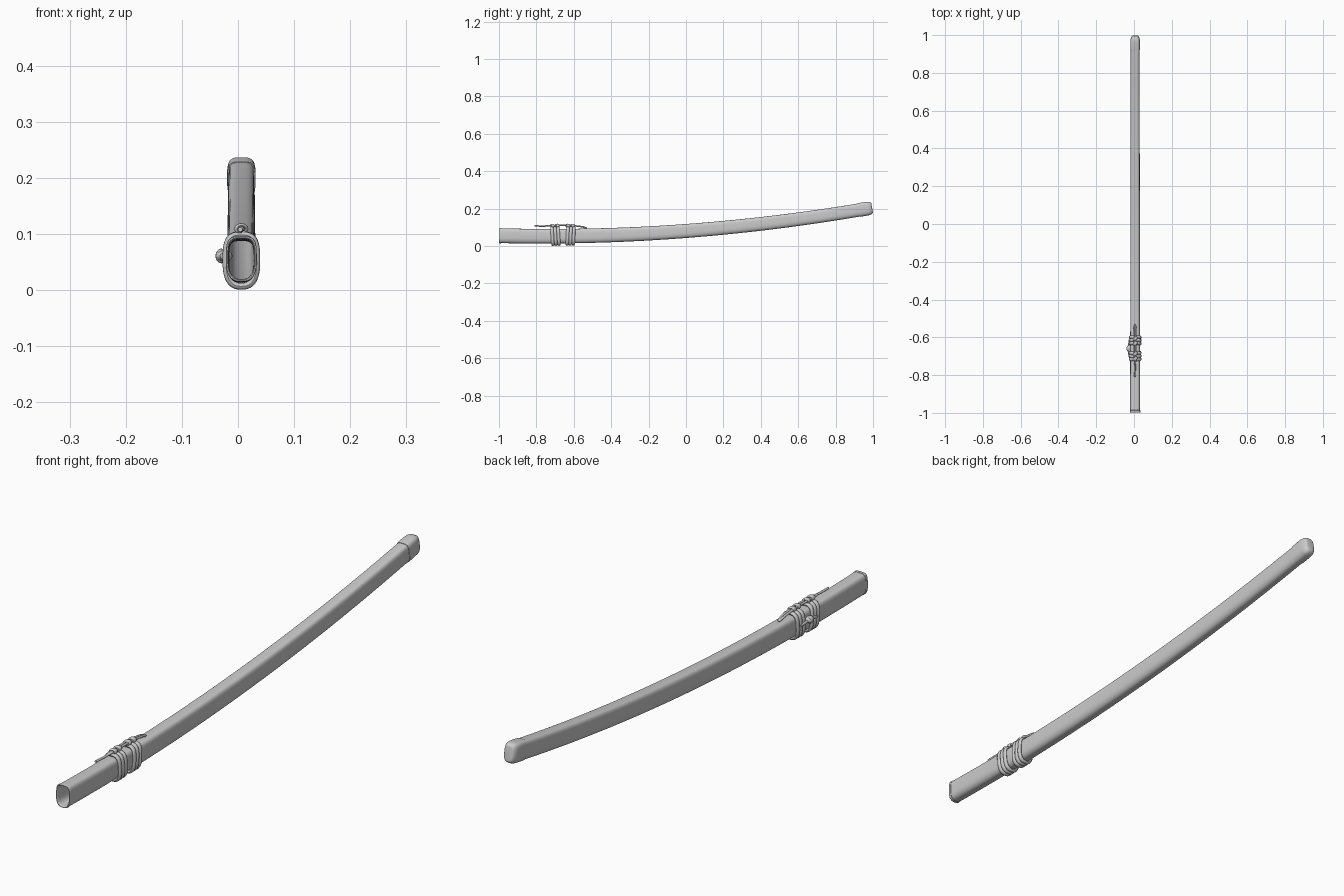
import bpy, bmesh, math
from mathutils import Vector

if "Cube" in bpy.data.objects:
    bpy.data.objects.remove(bpy.data.objects["Cube"])

CX = 0.006          # sideways centre of the scabbard
N = 48              # points round each scabbard section


def axis_z(y):
    return 0.0525 + 0.05 * (y + 0.75) ** 2


def section(y, grow=0.0, top=4.0, bottom=2.7):
    """Rounded section set square to the curved centre line."""
    t = (y + 1) / 2
    a, b = 0.0265 - 0.003 * t + grow, 0.0395 - 0.0045 * t + grow
    tan = Vector((0, 1, 0.1 * (y + 0.75))).normalized()
    up = Vector((0, -tan.z, tan.y))
    c = Vector((CX, y, axis_z(y)))
    ring = []
    for i in range(N):
        ang = 2 * math.pi * i / N
        n = top if math.sin(ang) > 0 else bottom
        u = math.copysign(abs(math.cos(ang)) ** (2 / n), math.cos(ang)) * a
        v = math.copysign(abs(math.sin(ang)) ** (2 / n), math.sin(ang)) * b
        ring.append(c + Vector((u, 0, 0)) + up * v)
    return ring


def loft(name, rings, closed=False):
    bm = bmesh.new()
    vs = [[bm.verts.new(p) for p in r] for r in rings]
    m = len(vs[0])
    for k in range(len(vs) if closed else len(vs) - 1):
        r, s = vs[k], vs[(k + 1) % len(vs)]
        for i in range(m):
            bm.faces.new((r[i], r[(i + 1) % m], s[(i + 1) % m], s[i]))
    if not closed:
        bm.faces.new(vs[0])
        bm.faces.new(vs[-1])
    bmesh.ops.recalc_face_normals(bm, faces=bm.faces)
    me = bpy.data.meshes.new(name)
    bm.to_mesh(me)
    bm.free()
    ob = bpy.data.objects.new(name, me)
    bpy.context.collection.objects.link(ob)
    smooth(ob)
    return ob


def smooth(ob):
    bpy.ops.object.select_all(action='DESELECT')
    ob.select_set(True)
    bpy.context.view_layer.objects.active = ob
    bpy.ops.object.shade_smooth_by_angle(angle=math.radians(40))


def cord(name, pts, side, r_side, r_out, closed=False, m=12):
    """Sweep an oval cord; 'side' is the direction of its wider axis."""
    rings, k = [], len(pts)
    for i, p in enumerate(pts):
        q0 = pts[(i - 1) % k] if closed else pts[max(i - 1, 0)]
        q1 = pts[(i + 1) % k] if closed else pts[min(i + 1, k - 1)]
        t = (q1 - q0).normalized()
        out = t.cross(side).normalized()
        s = out.cross(t)
        rings.append([p + s * (r_side * math.cos(j * math.tau / m))
                      + out * (r_out * math.sin(j * math.tau / m)) for j in range(m)])
    return loft(name, rings, closed)


def spline(pts, steps=6, closed=False):
    """Catmull-Rom through a few control points."""
    pts = [Vector(p) for p in pts]
    k, res = len(pts), []
    get = (lambda i: pts[i % k]) if closed else (lambda i: pts[min(max(i, 0), k - 1)])
    for i in range(k if closed else k - 1):
        a, b, c, d = (get(i + j) for j in (-1, 0, 1, 2))
        for s in range(steps):
            t = s / steps
            res.append(0.5 * (2 * b + (c - a) * t + (2 * a - 5 * b + 4 * c - d) * t * t
                              + (3 * b - a - 3 * c + d) * t ** 3))
    if not closed:
        res.append(pts[-1])
    return res


# hollow scabbard: inside wall out to the mouth, rounded lip, outside wall back
ys = [-0.99 + 1.93 * i / 40 for i in range(41)]
shell = [section(y, -0.004) for y in reversed(ys)]
shell += [section(-0.996, -0.0035), section(-0.998, -0.002), section(-0.996, 0.0)]
shell += [section(y) for y in ys]
loft("scabbard", shell)

# collar round the mouth
loft("mouth_collar", [section(y, g) for y, g in
     ((-0.998, -0.002), (-0.998, 0.0), (-0.996, 0.001), (-0.987, 0.001), (-0.986, -0.002))],
     closed=True)

# rounded end cap
cap = [section(0.925, -0.001), section(0.925, 0.0015), section(0.95, 0.002), section(0.968, 0.0015)]
for i in range(1, 8):
    a = i / 7 * math.pi / 2
    cap.append(section(0.968 + 0.027 * math.sin(a), 0.0015 - 0.013 * (1 - math.cos(a)), 3.6, 2.9))
loft("end_cap", cap)

# two groups of three cord turns
for g, y0 in enumerate((-0.698, -0.617)):
    for j in (-1, 0, 1):
        pts = section(y0 + j * 0.0165, 0.0015, 3.2, 2.6)
        zc = axis_z(y0)
        path = []
        for p in pts:
            p = p.copy()
            p.z = zc + (p.z - zc) * 1.13
            p.y += (p.z - zc) * (0.06 if g else -0.06)
            path.append(p)
        cord(f"cord_turn_{g * 3 + j + 2}", path, Vector((0, 1, 0)), 0.0082, 0.006, True)

# long cord loop lying along the top, one end drooping
cord("top_cord_loop", spline([
    (CX - 0.002, -0.74, 0.108), (CX - 0.005, -0.69, 0.110), (CX - 0.005, -0.62, 0.110),
    (CX - 0.005, -0.56, 0.104), (CX - 0.003, -0.537, 0.098), (CX + 0.001, -0.535, 0.097),
    (CX + 0.004, -0.56, 0.104), (CX + 0.004, -0.62, 0.110), (CX + 0.004, -0.69, 0.110),
    (CX + 0.001, -0.74, 0.108)], closed=True), Vector((0, 0, 1)), 0.004, 0.004, True, 10)
# loose cord tail towards the mouth
cord("cord_tail", spline([(CX, -0.72, 0.110), (CX, -0.76, 0.107), (CX - 0.002, -0.81, 0.108)]),
     Vector((0, 0, 1)), 0.004, 0.004, m=10)

# knot turns holding the loop
for i, y in enumerate((-0.714, -0.688, -0.633, -0.607)):
    ring = [Vector((CX + 0.008 * math.cos(a), y + 0.004 * math.cos(a), 0.109 + 0.006 * math.sin(a)))
            for a in (k * math.tau / 20 for k in range(20))]
    cord(f"knot_turn_{i + 1}", ring, Vector((0, 1, 0)), 0.0085, 0.0045, True)

# side knob with its eyelet
bpy.ops.mesh.primitive_uv_sphere_add(segments=24, ring_count=14, radius=1, location=(-0.025, -0.66, 0.061))
knob = bpy.context.object
knob.name = "side_knob"
knob.scale = (0.015, 0.019, 0.011)
smooth(knob)
bpy.ops.mesh.primitive_torus_add(major_radius=0.0075, minor_radius=0.003, major_segments=24,
                                 minor_segments=10, location=(-0.0295, -0.66, 0.061),
                                 rotation=(math.pi / 2, 0, 0))
eyelet = bpy.context.object
eyelet.name = "knob_eyelet"
eyelet.scale = (1, 1.25, 3)
smooth(eyelet)
# cord threaded through the knob
cord("knob_cord", spline([(-0.024, -0.705, 0.055), (-0.028, -0.68, 0.06), (-0.029, -0.66, 0.061),
                          (-0.028, -0.64, 0.06), (-0.024, -0.612, 0.055)]),
     Vector((0, 0, 1)), 0.005, 0.004, m=10)
